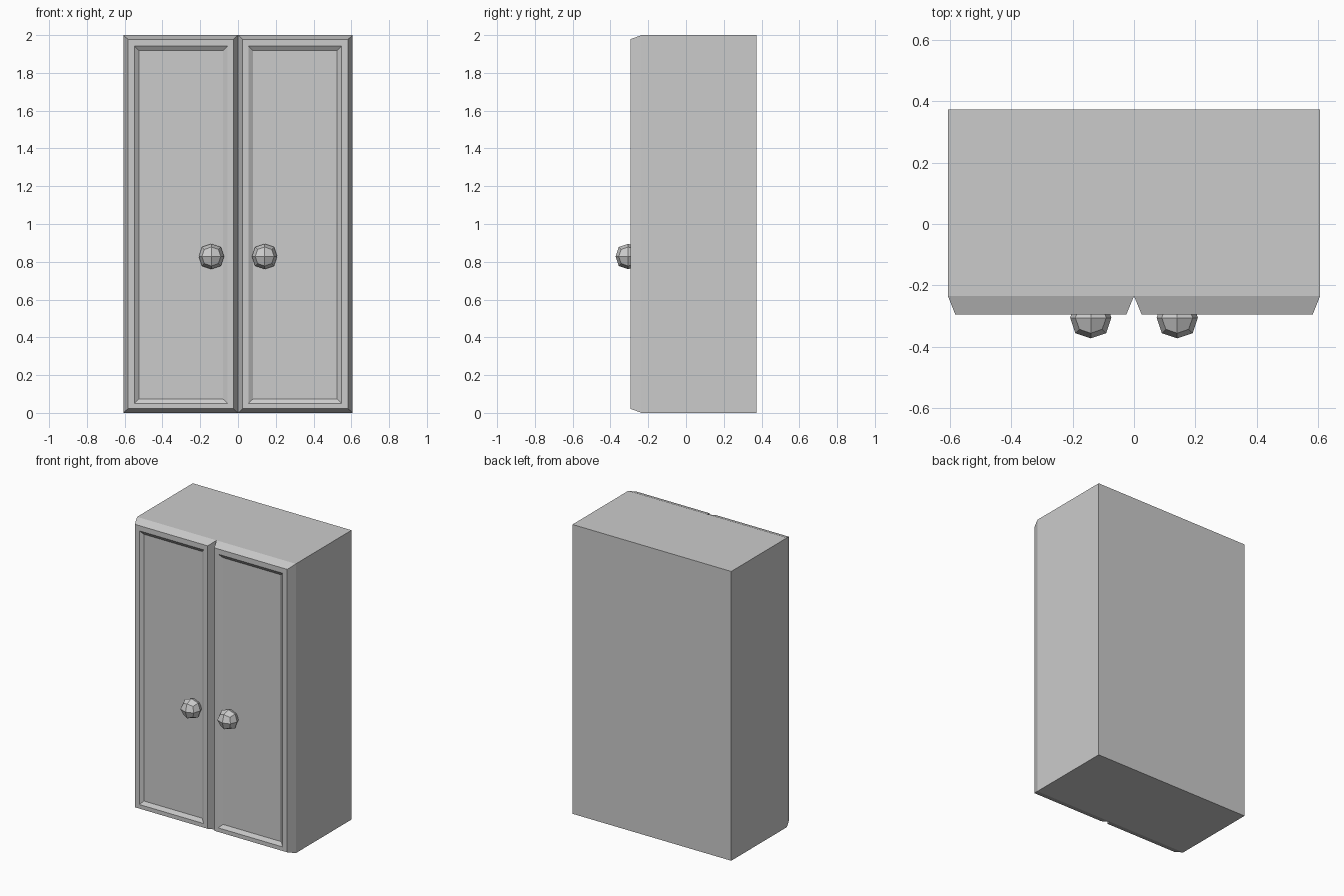
import bpy, bmesh

if "Cube" in bpy.data.objects:
    bpy.data.objects.remove(bpy.data.objects["Cube"])

W, H = 0.607, 2.0
BACK, SEAM, FRONT, PANEL = 0.373, -0.235, -0.295, -0.278


def make_object(name, bm):
    bmesh.ops.recalc_face_normals(bm, faces=bm.faces)
    mesh = bpy.data.meshes.new(name)
    bm.to_mesh(mesh)
    bm.free()
    obj = bpy.data.objects.new(name, mesh)
    bpy.context.collection.objects.link(obj)
    return obj


def loft(name, rings, caps):
    """Bridge rectangles (x0, x1, z0, z1, y) and cap the chosen rings."""
    bm = bmesh.new()
    loops = [[bm.verts.new(p) for p in ((x0, y, z0), (x1, y, z0), (x1, y, z1), (x0, y, z1))]
             for x0, x1, z0, z1, y in rings]
    for a, b in zip(loops, loops[1:]):
        for i in range(4):
            j = (i + 1) % 4
            bm.faces.new((a[i], a[j], b[j], b[i]))
    for c in caps:
        bm.faces.new(loops[c])
    return make_object(name, bm)


# Cabinet carcass
loft("wardrobe_body", [(-W, W, 0, H, BACK), (-W, W, 0, H, SEAM)], (0, 1))

# Doors: chamfered edge, flat frame, sunken panel
for side, s in (("left", -1), ("right", 1)):
    loft(side + "_door", [
        (0, s * W, 0, H, SEAM),
        (s * 0.025, s * 0.583, 0.022, 1.978, FRONT),
        (s * 0.055, s * 0.548, 0.05, 1.942, FRONT),
        (s * 0.08, s * 0.525, 0.074, 1.918, PANEL),
    ], (0, -1))

    # Faceted round knob: a cube subdivided once
    bm = bmesh.new()
    bmesh.ops.create_cube(bm, size=0.134)
    knob = make_object(side + "_knob", bm)
    knob.location = (s * 0.141, -0.306, 0.828)
    sub = knob.modifiers.new("round", "SUBSURF")
    sub.levels = sub.render_levels = 1
    sub.use_limit_surface = False
